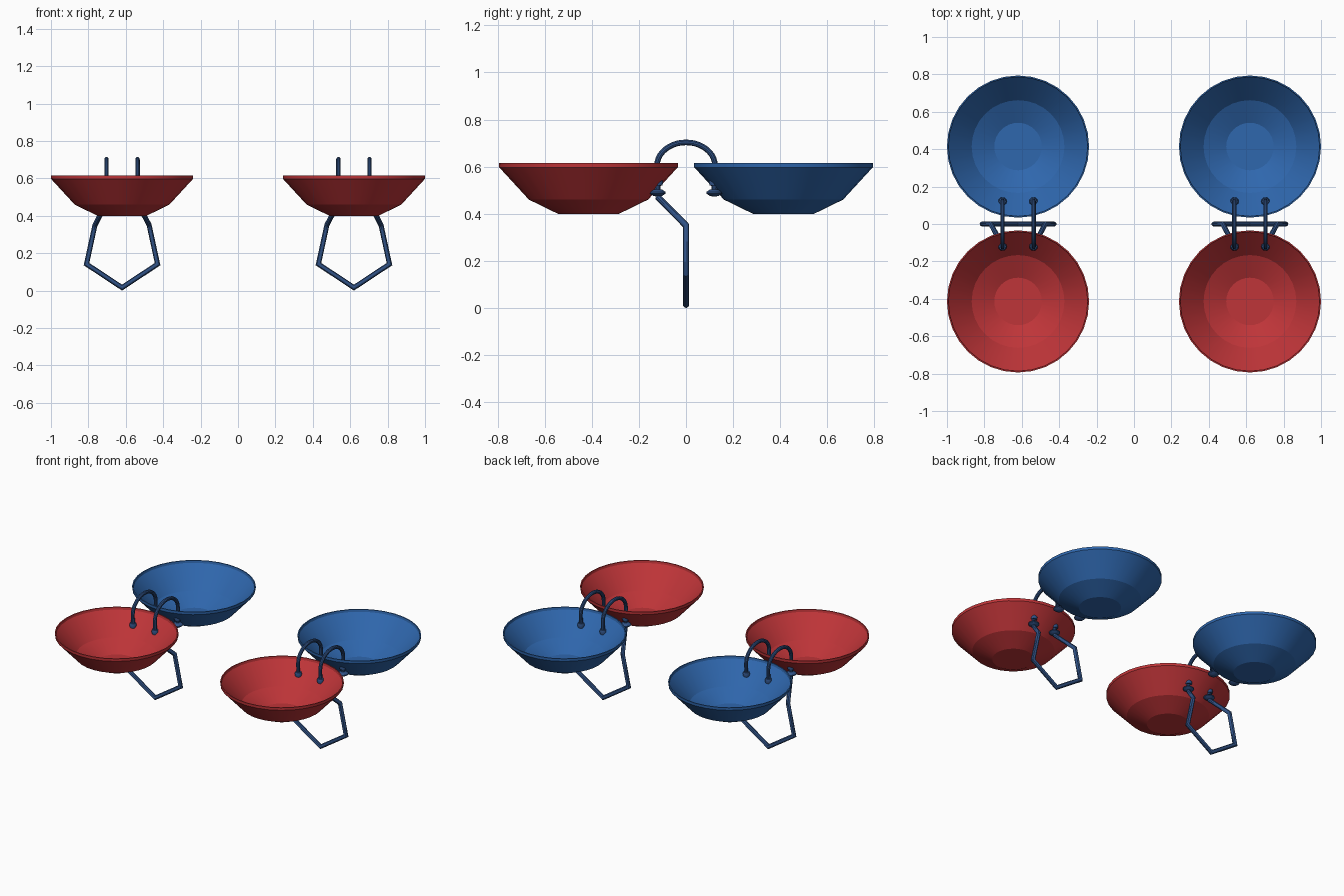
import bpy, bmesh, math
from mathutils import Vector

if "Cube" in bpy.data.objects:
    bpy.data.objects.remove(bpy.data.objects["Cube"])


def material(name, rgb):
    m = bpy.data.materials.new(name)
    m.diffuse_color = (*rgb, 1)
    m.use_nodes = True
    m.node_tree.nodes["Principled BSDF"].inputs["Base Color"].default_value = m.diffuse_color
    return m


RED = material("red", (0.52, 0.035, 0.04))
BLUE = material("blue", (0.028, 0.135, 0.42))
WIRE = material("dark_blue", (0.03, 0.085, 0.24))


def finish(name, bm, mat, angle=None):
    bmesh.ops.recalc_face_normals(bm, faces=bm.faces)
    me = bpy.data.meshes.new(name)
    bm.to_mesh(me)
    bm.free()
    me.materials.append(mat)
    ob = bpy.data.objects.new(name, me)
    bpy.context.collection.objects.link(ob)
    if angle:
        bpy.ops.object.select_all(action='DESELECT')
        ob.select_set(True)
        bpy.context.view_layer.objects.active = ob
        bpy.ops.object.shade_smooth_by_angle(angle=math.radians(angle))
    return ob


def lathe(name, profile, center, mat, sides, angle=None):
    """Spin an (r, z) profile around the vertical axis through center."""
    bm = bmesh.new()
    vs = [bm.verts.new((r, 0, z)) for r, z in profile]
    es = [bm.edges.new(p) for p in zip(vs, vs[1:])]
    bmesh.ops.spin(bm, geom=vs + es, axis=(0, 0, 1), cent=(0, 0, 0),
                   angle=math.tau, steps=sides)
    bmesh.ops.remove_doubles(bm, verts=bm.verts, dist=1e-4)
    bmesh.ops.translate(bm, verts=bm.verts, vec=center)
    return finish(name, bm, mat, angle)


def wire(name, points, radius, mat, sides=10):
    """Sweep a round section along a path with mitred corners."""
    pts = [Vector(p) for p in points]
    bm = bmesh.new()
    d = (pts[1] - pts[0]).normalized()
    u = d.orthogonal().normalized()
    v = d.cross(u)
    prev = [pts[0] + radius * (u * math.cos(math.tau * i / sides) + v * math.sin(math.tau * i / sides))
            for i in range(sides)]
    ring = [bm.verts.new(p) for p in prev]
    bm.faces.new(ring)
    for k in range(1, len(pts)):
        d = (pts[k] - pts[k - 1]).normalized()
        n = d if k == len(pts) - 1 else (d + (pts[k + 1] - pts[k]).normalized()).normalized()
        # slide the ring along the segment onto the mitre plane
        prev = [p + d * ((pts[k] - p).dot(n) / d.dot(n)) for p in prev]
        new = [bm.verts.new(p) for p in prev]
        for i in range(sides):
            j = (i + 1) % sides
            bm.faces.new((ring[i], ring[j], new[j], new[i]))
        ring = new
    bm.faces.new(ring)
    return finish(name, bm, mat, 35)


# thin faceted bowl: outside, lip, inside
BOWL = [(0, 0.40), (0.13, 0.40), (0.253, 0.46), (0.379, 0.597), (0.38, 0.615),
        (0.373, 0.615), (0.370, 0.600), (0.248, 0.468), (0.127, 0.409), (0, 0.409)]
WASHER = [(0, -0.016), (0.018, -0.014), (0.034, -0.003), (0.034, 0.003), (0.018, 0.014), (0, 0.016)]
NUT = [(0, -0.016), (0.02, -0.016), (0.023, 0), (0.018, 0.013), (0, 0.016)]

for side, cx in (("left", -0.62), ("right", 0.62)):
    # front and back bowls
    lathe(f"{side}_front_bowl", BOWL, (cx, -0.414, 0), RED, 32, 12)
    lathe(f"{side}_back_bowl", BOWL, (cx, 0.414, 0), BLUE, 32, 12)

    for i, dx in enumerate((-0.083, 0.083)):
        # arched bridge wire joining the two bowls
        arch = [(cx + dx, -0.123 * math.cos(math.pi * t / 20), 0.605 + 0.098 * math.sin(math.pi * t / 20))
                for t in range(21)]
        path = [(cx + dx, -0.12, 0.475)] + arch + [(cx + dx, 0.12, 0.475)]
        wire(f"{side}_bridge_{i}", path, 0.012, WIRE)
        # fastenings under and inside each bowl
        for y, end in ((-0.12, "front"), (0.12, "back")):
            lathe(f"{side}_{end}_washer_{i}", WASHER, (cx + dx, y, 0.489), WIRE, 16, 35)
            lathe(f"{side}_{end}_nut_{i}", NUT, (cx + dx, y, 0.535), WIRE, 12, 35)

    # hanging pointed loop, fixed under the front bowl
    half = [(0.083, -0.12, 0.472), (0.145, 0, 0.35), (0.19, 0, 0.142)]
    loop = [(cx - x, y, z) for x, y, z in half] + [(cx, 0, 0.0165)] + \
           [(cx + x, y, z) for x, y, z in reversed(half)]
    wire(f"{side}_hanging_loop", loop, 0.0138, WIRE)
